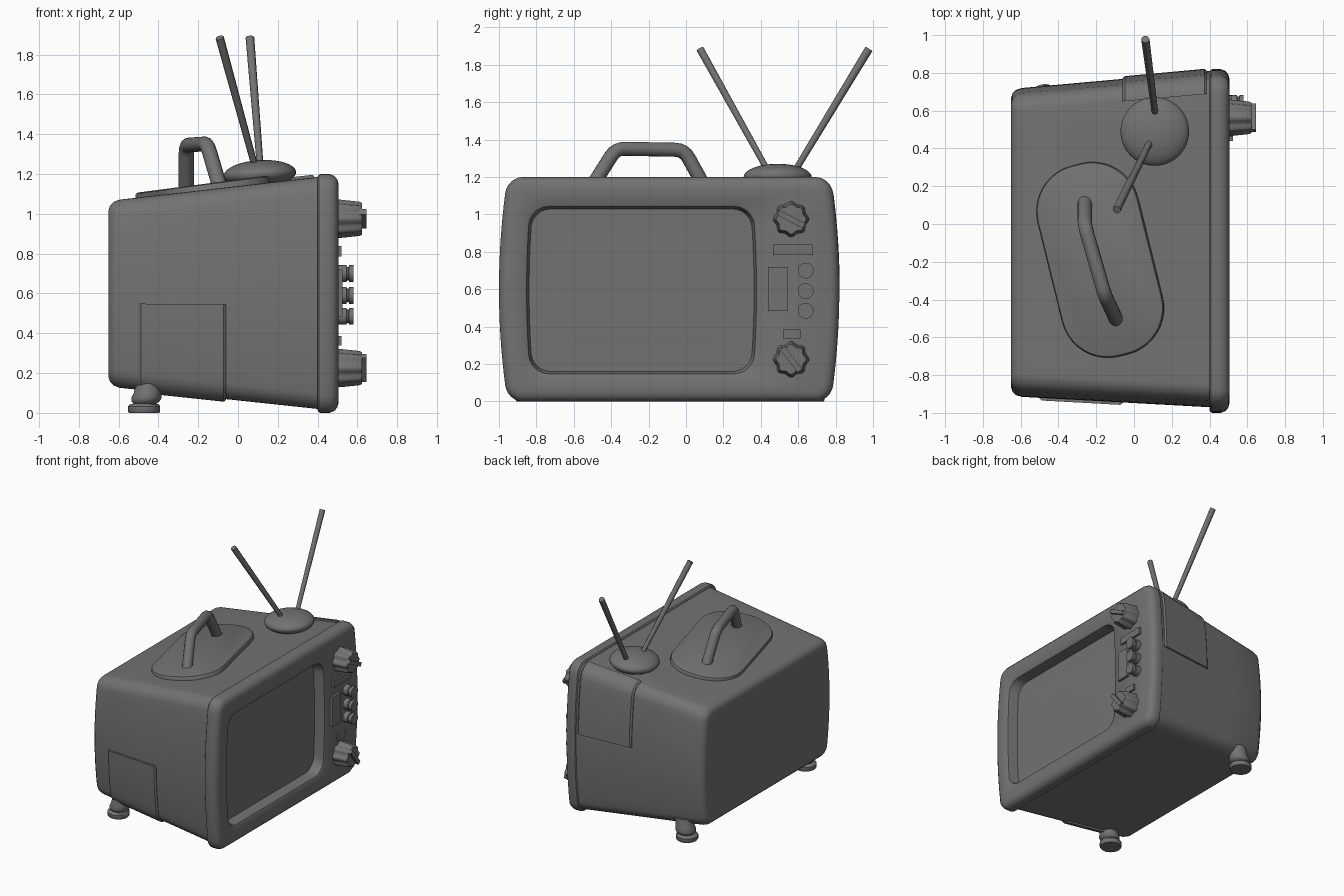
import bpy, bmesh, math
from mathutils import Vector, Matrix

if "Cube" in bpy.data.objects:
    bpy.data.objects.remove(bpy.data.objects["Cube"])

grey = bpy.data.materials.new("dark grey plastic")
grey.diffuse_color = (0.17, 0.17, 0.17, 1)
grey.use_nodes = True
grey.node_tree.nodes["Principled BSDF"].inputs["Base Color"].default_value = grey.diffuse_color


def finish(obj, angle=35):
    obj.data.materials.clear()
    obj.data.materials.append(grey)
    obj.data.shade_smooth()
    obj.data.set_sharp_from_angle(angle=math.radians(angle))
    return obj


def loft(name, rings, angle=35):
    """Closed skin through equal-length rings, capped at both ends."""
    bm = bmesh.new()
    vs = [[bm.verts.new(p) for p in ring] for ring in rings]
    n = len(vs[0])
    for a, b in zip(vs, vs[1:]):
        for i in range(n):
            j = (i + 1) % n
            bm.faces.new((a[i], a[j], b[j], b[i]))
    bm.faces.new(vs[0])
    bm.faces.new(vs[-1])
    bmesh.ops.recalc_face_normals(bm, faces=bm.faces)
    me = bpy.data.meshes.new(name)
    bm.to_mesh(me)
    bm.free()
    obj = bpy.data.objects.new(name, me)
    bpy.context.collection.objects.link(obj)
    return finish(obj, angle)


def rrect(a0, a1, b0, b1, r, bulge=0.0, side=16, arc=6):
    """Rounded rectangle whose two vertical sides may bow outward."""
    ca, cb, hb = (a0 + a1) / 2, (b0 + b1) / 2, (b1 - b0) / 2
    centres = [(a1 - r, b1 - r), (a0 + r, b1 - r), (a0 + r, b0 + r), (a1 - r, b0 + r)]
    arcs = []
    for k, (x, y) in enumerate(centres):
        angs = [math.pi / 2 * (k + i / arc) for i in range(arc + 1)]
        arcs.append([(x + r * math.cos(t), y + r * math.sin(t)) for t in angs])
    pts = []
    for k in range(4):
        p, q = arcs[k][-1], arcs[(k + 1) % 4][0]
        pts += arcs[k]
        pts += [(p[0] + (q[0] - p[0]) * s / side, p[1] + (q[1] - p[1]) * s / side)
                for s in range(1, side)]
    return [(ca + (a - ca) * (1 - bulge * ((b - cb) / hb) ** 2), b) for a, b in pts]


def at_x(x, pts):
    return [Vector((x, a, b)) for a, b in pts]


def circle_x(x, y, z, r, n=32, lobe=0.0):
    angs = [2 * math.pi * i / n for i in range(n)]
    return [Vector((x, y + (r + lobe * math.cos(8 * t)) * math.cos(t),
                    z + (r + lobe * math.cos(8 * t)) * math.sin(t))) for t in angs]


def bar_x(name, x0, x1, y, z, w, h, deg=0):
    c, s = math.cos(math.radians(deg)), math.sin(math.radians(deg))
    corners = [(w / 2, h / 2), (-w / 2, h / 2), (-w / 2, -h / 2), (w / 2, -h / 2)]
    pts = [(y + u * c - v * s, z + u * s + v * c) for u, v in corners]
    return loft(name, [at_x(x0, pts), at_x(x1, pts)])


# tapered cabinet body
def body_ring(x, off=0.0):
    t = (x + 0.65) / 1.05
    return at_x(x, rrect(-0.912 - 0.058 * t - off, 0.715 + 0.095 * t + off,
                         0.132 - 0.112 * t - off, 1.065 + 0.12 * t + off, 0.08 + off, 0.05))


loft("cabinet", [body_ring(x, o) for x, o in
                 ((-0.65, -0.045), (-0.643, -0.024), (-0.625, -0.008), (-0.595, 0),
                  (-0.3, 0), (0.05, 0), (0.42, 0))])


# raised wrap-around panels on opposite corners of the cabinet
def panel(name, x0, x1, pick, turn):
    def turned(ring):
        h = len(ring) // 2 if turn else 0
        return ring[h:] + ring[:h]
    ids = [i for i, p in enumerate(turned(body_ring((x0 + x1) / 2))) if pick(p)]
    rings = []
    for x, off in ((x0, 0.004), (x0 + 0.012, 0.014), (x1 - 0.012, 0.014), (x1, 0.004)):
        outer, inner = turned(body_ring(x, off)), turned(body_ring(x, -0.03))
        rings.append([outer[i] for i in ids] + [inner[i] for i in reversed(ids)])
    loft(name, rings)


panel("side_panel_low", -0.50, -0.06, lambda p: p.z < 0.58 and p.y < -0.75, False)
panel("side_panel_high", -0.06, 0.385, lambda p: p.z > 0.64 and p.y > 0.63, True)


# front bezel with recessed screen
def bezel_ring(x, i):
    return at_x(x, rrect(-1 + i, 0.82 - i, i, 1.2 - i, max(0.085 - i, 0.04), 0.05))


def screen_ring(x, i):
    return at_x(x, rrect(-0.85 + i, 0.375 - i, 0.15 + i, 1.04 - i, 0.10 - i * 0.3, 0.03))


loft("bezel_and_screen",
     [bezel_ring(x, i) for x, i in ((0.40, 0.012), (0.408, 0.002), (0.415, 0), (0.46, 0),
                                    (0.485, 0.01), (0.499, 0.028), (0.505, 0.05))]
     + [screen_ring(x, i) for x, i in ((0.505, -0.012), (0.498, -0.002), (0.49, 0),
                                       (0.415, 0.012), (0.42, 0.15), (0.422, 0.25))])

# fluted knobs with a grip bar
for name, z, deg in (("upper_knob", 0.975, -27), ("lower_knob", 0.225, -52)):
    loft(name, [circle_x(x, 0.562, z, r, 64, 0.006) for x, r in
                ((0.49, 0.09), (0.515, 0.09), (0.61, 0.08), (0.622, 0.074))], 40)
    bar_x(name + "_grip", 0.60, 0.645, 0.562, z, 0.155, 0.03, deg)

# round push buttons
for k, z in enumerate((0.70, 0.59, 0.485)):
    loft("button_%d" % (k + 1), [circle_x(x, 0.64, z, r) for x, r in
                                 ((0.49, 0.042), (0.545, 0.042), (0.547, 0.034),
                                  (0.556, 0.034), (0.558, 0.042), (0.58, 0.042))])

# small control plates
bar_x("upper_control_plate", 0.49, 0.52, 0.572, 0.812, 0.215, 0.055)
bar_x("tall_control_plate", 0.49, 0.525, 0.492, 0.602, 0.105, 0.235)
bar_x("lower_control_plate", 0.49, 0.52, 0.565, 0.362, 0.095, 0.048)

# oval handle plate lying on the sloping top
M = (Matrix.Translation((-0.18, -0.19, 1.135)) @ Matrix.Rotation(-math.atan(0.13), 4, 'Y')
     @ Matrix.Rotation(math.radians(14), 4, 'Z'))
loft("handle_plate", [[M @ Vector((a, b, h)) for a, b in
                       rrect(-0.275 + i, 0.275 - i, -0.52 + i, 0.52 - i, 0.25 - i, 0, 6, 10)]
                      for h, i in ((-0.05, 0), (0.0, 0), (0.009, 0.005), (0.014, 0.016))])

# bent tube handle
path = [Vector(p) for p in ((-0.26, 0.125, 1.10), (-0.26, -0.01, 1.345),
                            (-0.155, -0.375, 1.352), (-0.09, -0.515, 1.13))]
pts = [path[0]]
for a, b, c in zip(path, path[1:], path[2:]):
    p, q = b + (a - b).normalized() * 0.05, b + (c - b).normalized() * 0.05
    pts += [p * (1 - t) ** 2 + b * 2 * t * (1 - t) + q * t * t for t in (0, 0.25, 0.5, 0.75, 1)]
pts.append(path[-1])
cu = bpy.data.curves.new("handle", 'CURVE')
cu.dimensions = '3D'
cu.bevel_depth = 0.038
cu.bevel_resolution = 4
cu.use_fill_caps = True
sp = cu.splines.new('POLY')
sp.points.add(len(pts) - 1)
for s, p in zip(sp.points, pts):
    s.co = (*p, 1)
tmp = bpy.data.objects.new("handle_path", cu)
bpy.context.collection.objects.link(tmp)
bpy.context.view_layer.update()
me = bpy.data.meshes.new_from_object(tmp.evaluated_get(bpy.context.evaluated_depsgraph_get()))
bpy.data.objects.remove(tmp)
handle = bpy.data.objects.new("handle", me)
bpy.context.collection.objects.link(handle)
finish(handle, 50)

# domed antenna base
bpy.ops.mesh.primitive_uv_sphere_add(segments=40, ring_count=20, location=(0.11, 0.49, 1.2),
                                     rotation=(0, -0.06, 0))
dome = bpy.context.object
dome.name = "antenna_base"
dome.scale = (0.182, 0.182, 0.07)
finish(dome)

# two rod antennas, slightly thicker at the tips
for name, a, b in (("antenna_right", (0.113, 0.575, 1.22), (0.06, 0.978, 1.885)),
                   ("antenna_left", (0.09, 0.445, 1.22), (-0.092, 0.075, 1.885))):
    a, b = Vector(a), Vector(b)
    q = (b - a).to_track_quat('Z', 'Y')
    loft(name, [[p + q @ Vector((r * math.cos(k * math.pi / 4), r * math.sin(k * math.pi / 4), 0))
                 for k in range(8)] for p, r in ((a, 0.017), (b, 0.022))], 50)

# rear feet
for name, y in (("rear_foot_right", 0.66), ("rear_foot_left", -0.83)):
    prof = ((0.076, 0, 0), (0.081, 0.008, 0), (0.081, 0.033, 0), (0.072, 0.043, 0.002),
            (0.056, 0.047, 0.004), (0.07, 0.058, 0.008), (0.076, 0.075, 0.012),
            (0.07, 0.1, 0.018), (0.06, 0.17, 0.028))
    loft(name, [[Vector((-0.472 + dx + r * math.cos(k * math.pi / 14),
                         y + r * math.sin(k * math.pi / 14), z)) for k in range(28)]
                for r, z, dx in prof])
